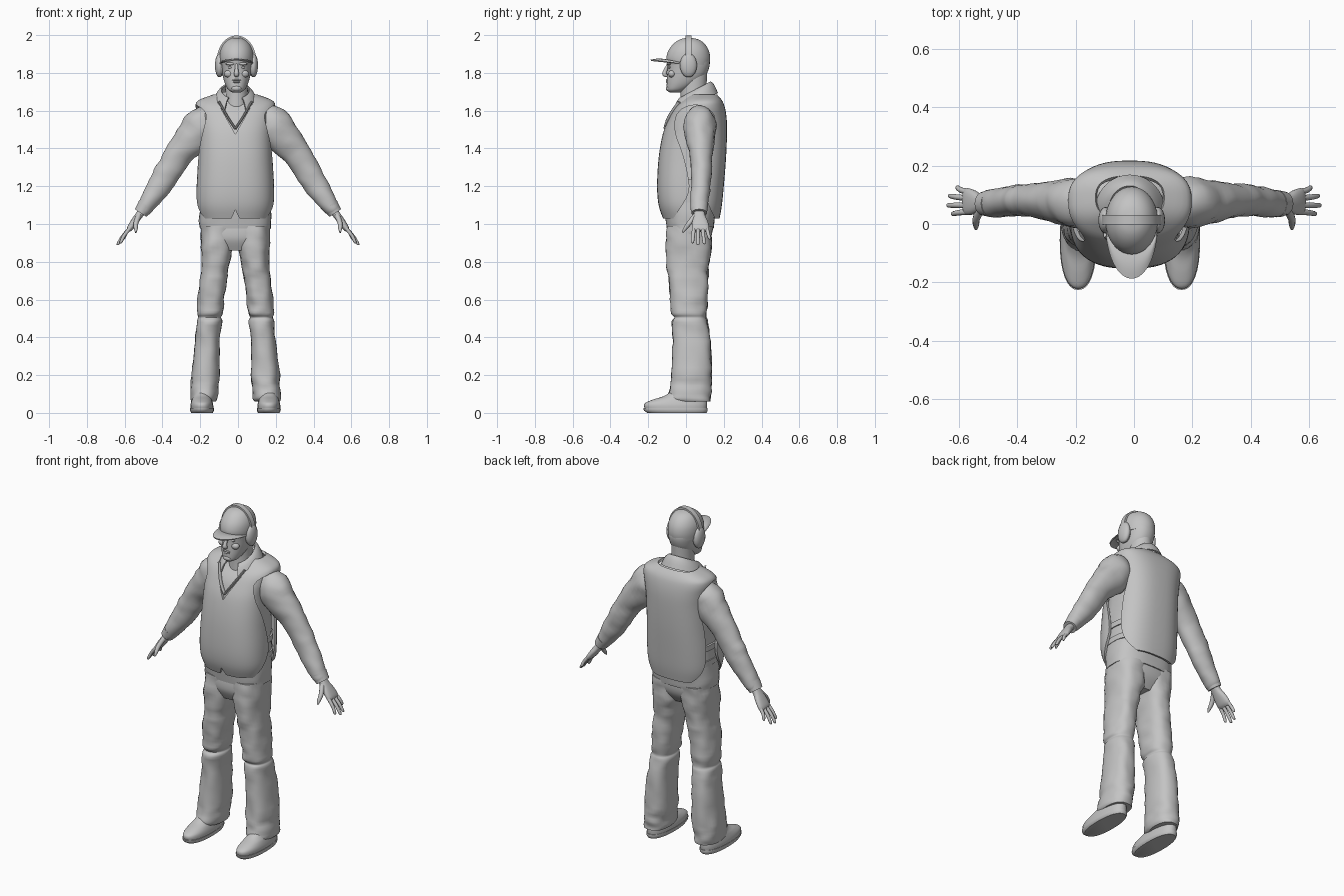
import bpy, bmesh, math
from mathutils import Vector, noise

if "Cube" in bpy.data.objects:
    bpy.data.objects.remove(bpy.data.objects["Cube"])

grey = bpy.data.materials.new("plain grey")
grey.diffuse_color = (0.55, 0.55, 0.55, 1)
grey.use_nodes = True
grey.node_tree.nodes["Principled BSDF"].inputs["Base Color"].default_value = grey.diffuse_color
BODY = -0.014   # the body stands slightly off the centre line


def make(name, verts, faces, angle=40, thick=0):
    me = bpy.data.meshes.new(name)
    me.from_pydata([tuple(v) for v in verts], [], faces)
    bm = bmesh.new()
    bm.from_mesh(me)
    bmesh.ops.recalc_face_normals(bm, faces=bm.faces)
    bm.to_mesh(me)
    bm.free()
    ob = bpy.data.objects.new(name, me)
    bpy.context.collection.objects.link(ob)
    me.materials.append(grey)
    bpy.ops.object.select_all(action='DESELECT')
    bpy.context.view_layer.objects.active = ob
    ob.select_set(True)
    if thick:
        m = ob.modifiers.new("shell", 'SOLIDIFY')
        m.thickness, m.offset = thick, -1
        bpy.ops.object.modifier_apply(modifier=m.name)
    bpy.ops.object.shade_smooth_by_angle(angle=math.radians(angle))
    return ob


def smooth_path(rows, sub):
    """Catmull-Rom through rows of numbers."""
    out = []
    for i in range(len(rows) - 1):
        p = [rows[max(0, min(len(rows) - 1, i + k))] for k in (-1, 0, 1, 2)]
        for s in range(sub):
            t = s / sub
            out.append([0.5 * (2 * b + (c - a) * t + (2*a - 5*b + 4*c - d) * t*t
                        + (3*b - a - 3*c + d) * t**3) for a, b, c, d in zip(*p)])
    return out + [list(rows[-1])]


def loft(name, rings, n=32, power=2.0, caps=True, folds=0, thick=0, angle=40):
    """Skin a list of (centre, half-axis a, half-axis b) cross-sections."""
    verts, faces, m = [], [], len(rings)
    for c, a, b in rings:
        for k in range(n):
            t = 2 * math.pi * k / n
            co, si = math.cos(t), math.sin(t)
            v = a * math.copysign(abs(co) ** (2 / power), co) + b * math.copysign(abs(si) ** (2 / power), si)
            p = c + v
            w = 1 + folds * noise.noise(Vector((p.x * 14, p.y * 14, p.z * 22)))
            verts.append(c + v * w)
    for i in range(m - 1):
        for k in range(n):
            j = (k + 1) % n
            faces.append((i*n + k, i*n + j, i*n + n + j, i*n + n + k))
    if caps:
        faces += [tuple(range(n)), tuple(range((m - 1) * n, m * n))]
    return make(name, verts, faces, angle, thick)


def stack(name, rows, ox=BODY, sub=4, side=1, **kw):
    """Upright loft; row = z, x from, x to, y front, y back."""
    rings = [(Vector((ox + side * (x0 + x1) / 2, (f + b) / 2, z)),
              Vector(((x1 - x0) / 2, 0, 0)), Vector((0, (b - f) / 2, 0)))
             for z, x0, x1, f, b in smooth_path(rows, sub)]
    return loft(name, rings, **kw)


def sym(rows):
    return [(z, -h, h, f, b) for z, h, f, b in rows]


def limb(name, rows, side=1, ox=0, sub=4, **kw):
    """Loft along a path; row = x, y, z, thickness radius, y radius."""
    pts, rings = smooth_path(rows, sub), []
    for i, p in enumerate(pts):
        q, r = pts[max(0, i - 1)], pts[min(len(pts) - 1, i + 1)]
        t = Vector([r[k] - q[k] for k in range(3)]).normalized()
        b = (Vector((0, 1, 0)) - t * t.y).normalized()
        a = t.cross(b)
        c = Vector((ox + side * p[0], p[1], p[2]))
        a.x *= side
        b.x *= side
        rings.append((c, a * p[3], b * p[4]))
    return loft(name, rings, **kw)


def ball(name, loc, size, n=20):
    rings = []
    for i in range(1, 12):
        t = math.pi * i / 12
        r = math.sin(t)
        rings.append((Vector(loc) + Vector((0, 0, -size[2] * math.cos(t))),
                      Vector((size[0] * r, 0, 0)), Vector((0, size[1] * r, 0))))
    return loft(name, rings, n=n, angle=60)


def sheet(name, fn, nu, nv, thick):
    verts = [fn(i / nu, j / nv) for i in range(nu + 1) for j in range(nv + 1)]
    w = nv + 1
    faces = [(i*w + j, i*w + j + 1, (i+1)*w + j + 1, (i+1)*w + j) for i in range(nu) for j in range(nv)]
    return make(name, verts, faces, 40, thick)


def cut(ob, pts, place, lo, hi):
    """Cut a prism with the given outline out of an object."""
    n = len(pts)
    verts = [place(u, v, d) for d in (lo, hi) for u, v in pts]
    faces = [tuple(range(n)), tuple(range(n, 2 * n))]
    faces += [(i, (i + 1) % n, n + (i + 1) % n, n + i) for i in range(n)]
    tool = make("cutter", verts, faces)
    tool.hide_render = True
    m = ob.modifiers.new("cut", 'BOOLEAN')
    m.operation, m.solver, m.object = 'DIFFERENCE', 'EXACT', tool
    bpy.context.view_layer.objects.active = ob
    bpy.ops.object.modifier_apply(modifier=m.name)
    bpy.data.objects.remove(tool)


# shirt body
stack("shirt", sym([(.975, .188, -.10, .145), (1.04, .19, -.11, .155), (1.2, .178, -.128, .175),
      (1.35, .168, -.122, .185), (1.5, .165, -.098, .19), (1.58, .17, -.065, .185),
      (1.63, .155, -.022, .165), (1.67, .09, .0, .14), (1.70, .07, .0, .12)]), n=40, power=2.6, folds=.03)

# vest: open shell with armholes, V neck and hem notch
vest = stack("vest", sym([(1.03, .185, -.122, .178), (1.1, .203, -.145, .19), (1.2, .205, -.153, .20),
             (1.35, .198, -.145, .212), (1.48, .196, -.122, .217), (1.56, .203, -.09, .215),
             (1.62, .212, -.055, .205), (1.655, .195, -.018, .19), (1.685, .118, .015, .165)]),
             n=56, power=2.6, caps=False, thick=.014)
hole = [p[:2] for p in smooth_path([(-.09, 1.0), (-.04, 1.07), (.015, 1.17), (.008, 1.27), (-.02, 1.38),
        (-.055, 1.48), (-.055, 1.56), (-.02, 1.61), (.05, 1.63), (.12, 1.61), (.155, 1.55), (.14, 1.45),
        (.115, 1.35), (.105, 1.2), (.12, 1.1), (.17, 1.0)], 3)]
for s in (1, -1):
    cut(vest, hole, lambda u, v, d: (BODY + s * d, u, v), .11, .4)
cut(vest, [(0, 1.475), (.095, 1.645), (.11, 1.8), (-.11, 1.8), (-.095, 1.645)],
    lambda u, v, d: (BODY + u, d, v), -.3, .06)
cut(vest, [(0, 1.075), (.035, 1.0), (-.035, 1.0)], lambda u, v, d: (BODY + u, d, v), -.3, 0)
bpy.ops.object.select_all(action='DESELECT')
vest.select_set(True)
bpy.context.view_layer.objects.active = vest
bpy.ops.object.shade_smooth_by_angle(angle=math.radians(35))

# waist straps joining front and back panels
for z in (1.13, 1.22):
    stack("waist_strap", sym([(z - .016, .187, -.128, .176), (z + .016, .187, -.13, .178)]),
          sub=1, n=40, power=2.6)

# inner V trim and collar
for s in (1, -1):
    limb("neck_trim", [(0, -.108, 1.505, .006, .012), (.04, -.088, 1.565, .006, .012),
         (.085, -.035, 1.645, .006, .012)], side=s, ox=BODY, n=10)


def collar(u, v):
    a = math.radians(-152 + 304 * u)
    r, w = (.074, .086) if v < .25 else (.074 + .046 * v, .086 + .038 * v)
    return (BODY + r * math.sin(a), .045 + w * math.cos(a),
            1.71 + .045 * math.cos(a) - .062 * v + .012 * math.sin(math.pi * v))


sheet("collar", collar, 32, 4, .008)

# trousers
stack("trouser_hips", sym([(.86, .12, -.07, .09), (.91, .165, -.095, .125), (.95, .182, -.1, .138),
      (1.0, .182, -.095, .14)]), n=36, power=2.5)
leg_rows = [(.99, .0, .183, -.1, .14), (.9, .006, .183, -.103, .138), (.8, .03, .18, -.1, .125),
            (.7, .045, .188, -.092, .116), (.6, .06, .2, -.082, .11), (.53, .066, .203, -.078, .108),
            (.505, .077, .195, -.062, .106), (.48, .07, .204, -.073, .113), (.38, .083, .213, -.07, .13),
            (.2, .081, .234, -.076, .135), (.13, .09, .236, -.085, .132), (.08, .094, .24, -.092, .13),
            (.06, .104, .234, -.07, .128)]
shoe_rows = [(.022, .116, .238, -.218, .11), (.04, .117, .238, -.222, .112), (.055, .12, .235, -.212, .112),
             (.072, .125, .23, -.17, .11), (.09, .13, .225, -.115, .108), (.12, .135, .22, -.07, .1)]
for s, tag in ((1, "left"), (-1, "right")):
    stack(tag + "_trouser_leg", leg_rows, side=s, n=32, power=2.4, folds=.1)
    stack(tag + "_shoe", shoe_rows, side=s, n=32, power=2.3)
    stack(tag + "_sole", [(0, .12, .234, -.205, .108), (.012, .114, .24, -.222, .114),
          (.025, .114, .24, -.226, .114)], side=s, sub=2, n=32, power=2.3)

    # sleeve and cuff
    limb(tag + "_sleeve", [(.13, .075, 1.55, .07, .065), (.18, .073, 1.53, .098, .085),
         (.235, .075, 1.46, .095, .08), (.31, .08, 1.375, .074, .062), (.365, .082, 1.285, .07, .055),
         (.405, .08, 1.22, .066, .052), (.46, .073, 1.135, .052, .05), (.495, .07, 1.085, .042, .045),
         (.508, .07, 1.067, .036, .04)], side=s, n=28, folds=.09)
    limb(tag + "_cuff", [(.487, .07, 1.10, .044, .047), (.515, .07, 1.058, .037, .041)],
         side=s, sub=1, n=24)

    # hand
    limb(tag + "_hand", [(.495, .07, 1.085, .022, .028), (.525, .071, 1.045, .02, .03),
         (.55, .074, 1.01, .019, .042), (.572, .077, .978, .016, .046), (.582, .077, .963, .008, .04)],
         side=s, n=20, power=2.4)
    for k, (y0, y1, x, z) in enumerate([(.042, .035, .622, .898), (.064, .064, .637, .888),
                                        (.088, .096, .632, .893), (.109, .124, .607, .918)]):
        limb(tag + "_finger_%d" % (k + 1), [(.566, y0, .985, .01, .011), (.5 * (.572 + x) + .004,
             (y0 + y1) / 2, .5 * (.985 + z), .0095, .0095), (x - .003, y1, z + .008, .008, .008),
             (x, y1, z, .003, .003)], side=s, n=10)
    limb(tag + "_thumb", [(.525, .05, 1.045, .014, .014), (.54, .018, 1.005, .013, .013),
         (.541, -.005, .975, .01, .01), (.541, -.018, .955, .004, .004)], side=s, n=10)

# neck and head
HX = -.008
stack("neck", sym([(1.62, .068, -.03, .115), (1.69, .06, -.028, .108), (1.8, .06, -.03, .112)]), ox=HX)
stack("head", sym([(1.697, .022, -.088, -.03), (1.71, .043, -.1, .0), (1.74, .06, -.102, .055),
      (1.78, .072, -.1, .1), (1.82, .078, -.098, .12), (1.86, .082, -.098, .126), (1.9, .08, -.085, .115)]),
      ox=HX, n=36, power=2.2)

# facial features
limb("nose", [(0, -.094, 1.845, .007, .008), (0, -.108, 1.815, .01, .01), (0, -.113, 1.793, .014, .013),
     (0, -.1, 1.782, .01, .006)], ox=HX, n=14)
ball("upper_lip", (HX, -.098, 1.762), (.024, .009, .005))
ball("lower_lip", (HX, -.098, 1.752), (.02, .009, .006))
ball("chin", (HX, -.093, 1.718), (.026, .014, .015))
for s in (1, -1):
    ball("brow", (HX + s * .032, -.09, 1.848), (.027, .012, .008))
    ball("eye", (HX + s * .032, -.084, 1.829), (.014, .01, .007))
    ball("cheek", (HX + s * .04, -.074, 1.795), (.026, .02, .02))

# cap and visor
stack("cap", sym([(1.842, .087, -.098, .124), (1.88, .09, -.104, .128), (1.92, .085, -.092, .12),
      (1.955, .068, -.065, .098), (1.977, .042, -.032, .066), (1.986, .008, .005, .025)]), ox=HX, n=40)


def visor(u, v):
    a = math.radians(-78 + 156 * u)
    return (HX + (.086 + .004 * v) * math.sin(a), .0 - (.095 + .092 * v) * math.cos(a),
            1.846 + .024 * math.cos(a) + .006 * math.sin(math.pi * v))


sheet("cap_visor", visor, 28, 6, .007)


# ear defenders
def band(u, v):
    a = math.radians(-95 + 190 * u)
    return (HX + .104 * math.sin(a), -.002 + .032 * v, 1.865 + .133 * math.cos(a))


sheet("headband", band, 36, 2, .01)
for s in (1, -1):
    ball("ear_cup", (HX + s * .09, .013, 1.84), (.024, .045, .064), n=28)
    ball("ear_cushion", (HX + s * .079, .013, 1.84), (.018, .04, .057), n=24)
